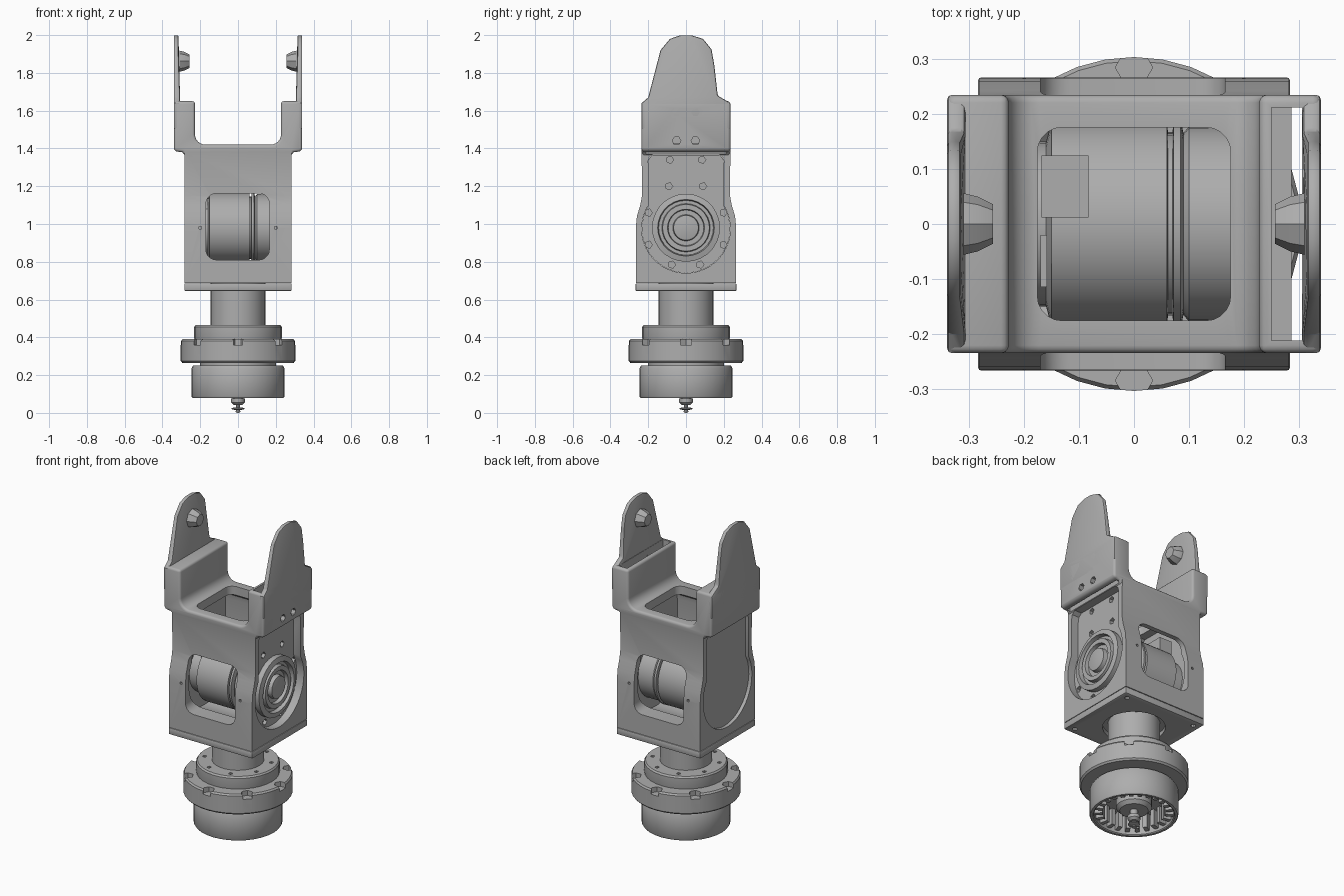
import bpy, bmesh
from math import sin, cos, pi, radians
from mathutils import Matrix, Vector

cube = bpy.data.objects.get("Cube")
if cube:
    bpy.data.objects.remove(cube, do_unlink=True)

grey = bpy.data.materials.new("machined grey")
grey.use_nodes = True
COLOUR = (0.42, 0.42, 0.42, 1)
grey.diffuse_color = COLOUR
grey.node_tree.nodes["Principled BSDF"].inputs["Base Color"].default_value = COLOUR

ORDER = {"x": lambda u, v, w: (w, u, v),   # u=y, v=z
         "y": lambda u, v, w: (u, w, v),   # u=x, v=z
         "z": lambda u, v, w: (u, v, w)}


def finish(name, verts, faces):
    mesh = bpy.data.meshes.new(name)
    mesh.from_pydata(verts, [], faces)
    bm = bmesh.new()
    bm.from_mesh(mesh)
    bmesh.ops.remove_doubles(bm, verts=bm.verts, dist=1e-5)
    bmesh.ops.recalc_face_normals(bm, faces=bm.faces)
    bm.to_mesh(mesh)
    bm.free()
    mesh.materials.append(grey)
    obj = bpy.data.objects.new(name, mesh)
    bpy.context.collection.objects.link(obj)
    return obj


def prism(name, pts, axis, a, b):
    """Extrude a 2D outline along an axis from a to b."""
    n, put = len(pts), ORDER[axis]
    verts = [put(u, v, w) for w in (a, b) for u, v in pts]
    faces = [list(range(n)), list(range(n, 2 * n))]
    faces += [(i, (i + 1) % n, n + (i + 1) % n, n + i) for i in range(n)]
    return finish(name, verts, faces)


def lathe(name, profile, axis="z", centre=(0, 0), seg=32):
    """Revolve closed (radius, position) points about an axis."""
    n, put = len(profile), ORDER[axis]
    verts = [put(centre[0] + r * cos(2 * pi * k / seg), centre[1] + r * sin(2 * pi * k / seg), w)
             for k in range(seg) for r, w in profile]
    faces = [(k * n + i, k * n + (i + 1) % n, (k + 1) % seg * n + (i + 1) % n, (k + 1) % seg * n + i)
             for k in range(seg) for i in range(n)
             if profile[i][0] + profile[(i + 1) % n][0] > 0]
    return finish(name, verts, faces)


def arc(cu, cv, r, start, end, steps):
    return [(cu + r * cos(radians(start + (end - start) * i / steps)),
             cv + r * sin(radians(start + (end - start) * i / steps))) for i in range(steps + 1)]


def disc(name, axis, centre, r, a, b, seg=24):
    return prism(name, arc(*centre, r, 0, 360 - 360 / seg, seg - 1), axis, a, b)


def rounded(u0, u1, v0, v1, r):
    return (arc(u1 - r, v1 - r, r, 0, 90, 5) + arc(u0 + r, v1 - r, r, 90, 180, 5)
            + arc(u0 + r, v0 + r, r, 180, 270, 5) + arc(u1 - r, v0 + r, r, 270, 360, 5))


def box(name, x, y, z):
    return prism(name, [(x[0], y[0]), (x[1], y[0]), (x[1], y[1]), (x[0], y[1])], "z", *z)


def apply(obj, mod):
    bpy.context.view_layer.objects.active = obj
    bpy.ops.object.modifier_apply(modifier=mod.name)


def combine(obj, other, operation="DIFFERENCE"):
    mod = obj.modifiers.new("bool", "BOOLEAN")
    mod.operation, mod.solver, mod.object = operation, "EXACT", other
    apply(obj, mod)
    bpy.data.objects.remove(other, do_unlink=True)


def bevel(obj, width, segments=3):
    mod = obj.modifiers.new("bevel", "BEVEL")
    mod.width, mod.segments, mod.limit_method = width, segments, "ANGLE"
    mod.angle_limit = radians(50)
    apply(obj, mod)


def mirrored(half):
    return half + [(-u, v) for u, v in reversed(half) if abs(u) > 1e-6]


# Housing: waisted side outline joined to the U-shaped top bracket
side = [(0.266, 0.688), (0.266, 0.98), (0.26, 1.04), (0.242, 1.1), (0.233, 1.15), (0.235, 1.4)]
housing = prism("housing", mirrored(side), "x", -0.282, 0.282)
half = ([(0.282, 1.365), (0.295, 1.38), (0.335, 1.385), (0.34, 1.4), (0.34, 1.65), (0.228, 1.65)]
        + arc(0.173, 1.475, 0.055, 0, -90, 6))
bracket = prism("bracket", mirrored(half), "y", -0.235, 0.235)
bevel(bracket, 0.014)
combine(housing, bracket, "UNION")

# Ears: tapered rounded plates rising from the bracket
ear = [(-0.235, 1.5), (-0.235, 1.64), (-0.2, 1.67), (-0.135, 1.92), (-0.085, 1.98), (-0.03, 1.999),
       (0.03, 1.999), (0.09, 1.98), (0.135, 1.925), (0.15, 1.84), (0.168, 1.68), (0.235, 1.64), (0.235, 1.5)]
for s, label in ((1, "left"), (-1, "right")):
    plate = prism(label + "_ear", ear, "x", s * 0.307, s * 0.34)
    bevel(plate, 0.008, 2)
    lathe(label + "_ear_boss", [(0, s * 0.31), (0.056, s * 0.31), (0.05, s * 0.285), (0.036, s * 0.257),
                               (0, s * 0.257)], "x", (0, 1.862), 8)
    for v in plate.data.vertices:      # thin the plate toward its tip
        if abs(v.co.x) < 0.325 and v.co.z > 1.7:
            v.co.x += s * 0.008

# Openings through the housing
arch = arc(0, 0.975, 0.235, -210, 30, 30) + [(0.203, 1.32), (0.197, 1.35), (0.175, 1.368),
                                             (-0.175, 1.368), (-0.197, 1.35), (-0.203, 1.32)]
combine(housing, prism("cutter", arch, "x", -0.4, 0.4))
combine(housing, prism("cutter", rounded(-0.17, 0.166, 0.81, 1.162, 0.055), "y", -0.4, 0.4))
combine(housing, prism("cutter", rounded(-0.176, 0.176, -0.176, 0.176, 0.045), "z", 1.3, 1.5))
combine(housing, box("cutter", (0.25, 0.306), (-0.212, 0.212), (1.43, 1.8)))
combine(housing, box("cutter", (0.287, 0.306), (-0.212, 0.212), (1.3, 1.8)))
for y in (-0.05, 0.05):
    for z in (1.44, 1.592):
        combine(housing, disc("cutter", "x", (y, z), 0.023, 0.29, 0.4, 6))
for x in (-0.2, 0.2):
    combine(housing, disc("cutter", "y", (x, 0.98), 0.008, -0.3, 0.3, 8))

# Base plate with corner screw holes
base = box("base_plate", (-0.284, 0.284), (-0.267, 0.267), (0.645, 0.686))
bevel(base, 0.006, 2)
for x in (-0.24, 0.24):
    for y in (-0.225, 0.225):
        combine(base, disc("cutter", "z", (x, y), 0.014, 0.6, 0.66, 8))
combine(base, disc("cutter", "z", (0, 0), 0.175, 0.6, 0.67))

# Side panels inside the arches, with screw holes on the driven side
inner = [(u * 0.995, 0.975 + (v - 0.975) * 0.995) for u, v in arch]
prism("right_cover", inner, "x", -0.262, -0.225)
panel = prism("left_panel", inner, "x", 0.2, 0.235)
for y, z in ((0.085, 1.34), (0.09, 1.2), (0.198, 1.06), (0.198, 0.89), (0.075, 0.785)):
    for s in (-1, 1):
        combine(panel, disc("cutter", "x", (s * y, z), 0.02, 0.215, 0.3, 5))

# Driven hub: stepped concentric rings
lathe("hub", [(0, 0.22), (0.18, 0.22), (0.18, 0.268), (0.15, 0.275), (0.145, 0.25), (0.128, 0.25),
              (0.124, 0.272), (0.098, 0.272), (0.094, 0.25), (0.07, 0.25), (0.066, 0.275),
              (0.03, 0.282), (0, 0.282)], "x", (0, 0.98), 28)

# Motor across the housing, with a shallow slot near one end
lathe("motor", [(0, -0.23), (0.15, -0.23), (0.15, -0.16), (0.188, -0.15), (0.188, 0.06), (0.165, 0.062),
                (0.165, 0.07), (0.19, 0.072), (0.19, 0.085), (0.165, 0.09), (0.178, 0.1),
                (0.178, 0.21), (0, 0.21)], "x", (0, 0.98))
box("motor_connector", (-0.168, -0.083), (0.012, 0.125), (1.1, 1.2))
box("motor_tab", (-0.17, -0.158), (-0.115, -0.02), (1.08, 1.18))

# Neck and the two mounting flanges
lathe("neck", [(0, 0.45), (0.145, 0.45), (0.145, 0.69), (0, 0.69)])
upper = lathe("upper_flange", [(0, 0.38), (0.228, 0.38), (0.232, 0.395), (0.232, 0.455), (0.225, 0.465),
                               (0, 0.465)])
lower = lathe("lower_flange", [(0, 0.265), (0.295, 0.265), (0.304, 0.275), (0.304, 0.38), (0.297, 0.39),
                               (0, 0.39)], seg=36)
for k in range(8):
    a = k * pi / 4
    combine(lower, disc("cutter", "z", (0.285 * cos(a), 0.285 * sin(a)), 0.034, 0.36, 0.45, 6))
    a += pi / 8
    combine(upper, disc("cutter", "z", (0.19 * cos(a), 0.19 * sin(a)), 0.012, 0.45, 0.5, 6))

# Drum with an open, toothed underside
lathe("drum", [(0, 0.2), (0.222, 0.2), (0.222, 0.085), (0.228, 0.08), (0.242, 0.08), (0.247, 0.088),
               (0.247, 0.235), (0.238, 0.25), (0.2, 0.252), (0.2, 0.27), (0, 0.27)])
for k in range(24):
    tooth = box("drum_tooth", (0.175, 0.224), (-0.012, 0.012), (0.1, 0.201))
    tooth.data.transform(Matrix.Rotation(k * pi / 12, 4, "Z"))
lathe("drum_core", [(0, 0.11), (0.08, 0.11), (0.1, 0.13), (0.1, 0.21), (0, 0.21)], seg=20)

# Output shaft and pointed tip
lathe("shaft", [(0, 0.04), (0.022, 0.042), (0.036, 0.055), (0.036, 0.075), (0.022, 0.08), (0.022, 0.12),
                (0, 0.12)], seg=12)
lathe("shaft_tip", [(0, 0), (0.014, 0.004), (0.01, 0.014), (0.034, 0.02), (0.034, 0.026),
                    (0.01, 0.03), (0.01, 0.045), (0, 0.045)], seg=8)

# Smooth shading with sharp edges kept
for obj in bpy.context.scene.objects:
    if obj.type == "MESH":
        obj.select_set(True)
        bpy.context.view_layer.objects.active = obj
bpy.ops.object.shade_smooth_by_angle(angle=radians(32))
